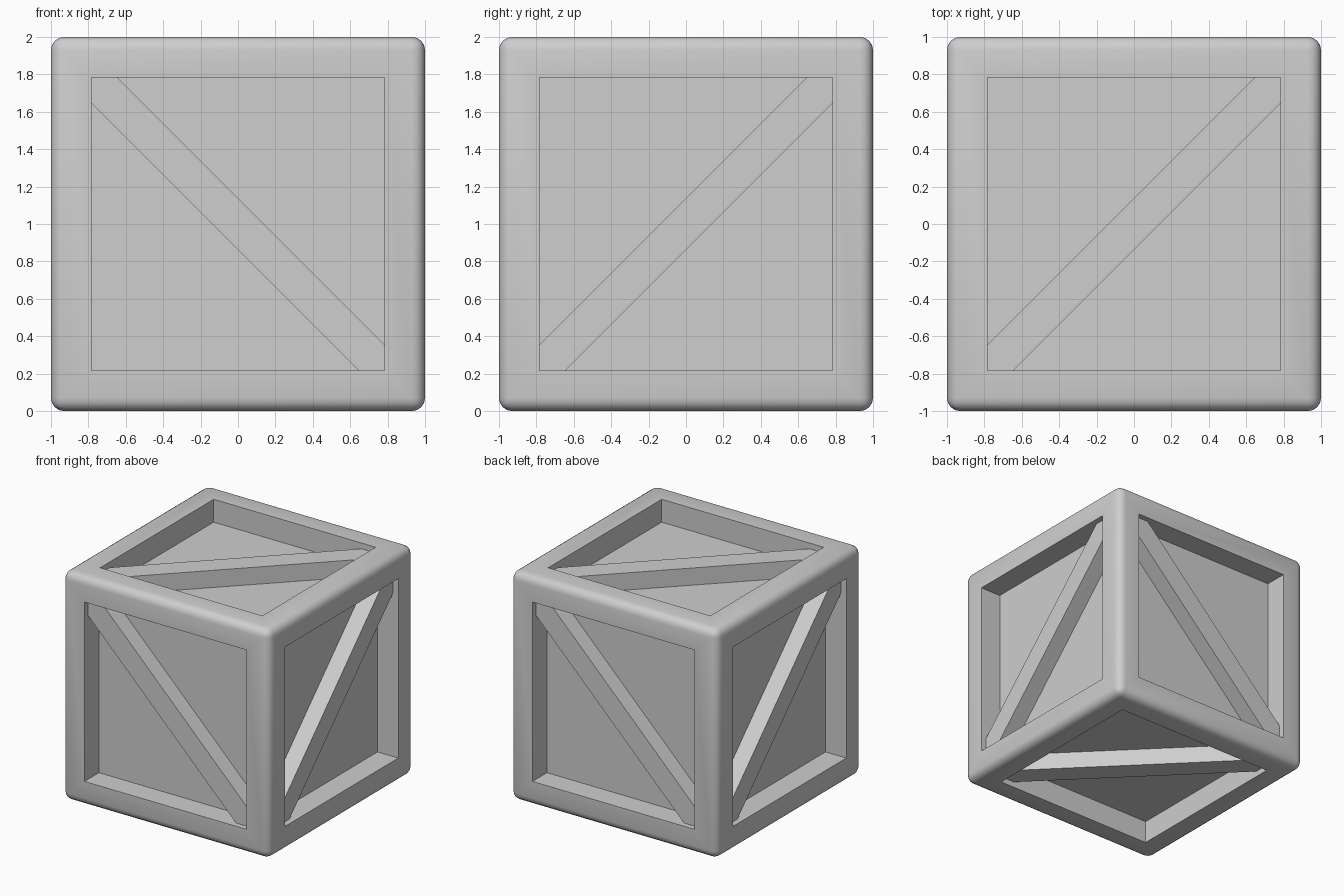
import bpy, bmesh
from math import radians
from mathutils import Matrix, Vector

cube = bpy.data.objects.get("Cube")
if cube:
    bpy.data.objects.remove(cube, do_unlink=True)

OPEN = 0.783      # half width of each recess
DEPTH = 0.2       # recess depth
BRACE_TOP = 0.95  # outer face of a brace, from the crate centre
BRACE_CUT = 0.137 # brace half width measured along the frame
GREY = (0.62, 0.62, 0.62, 1)

grey = bpy.data.materials.new("plain_grey")
grey.use_nodes = True
grey.diffuse_color = GREY
grey.node_tree.nodes["Principled BSDF"].inputs["Base Color"].default_value = GREY


def add_object(name, bm):
    mesh = bpy.data.meshes.new(name)
    bm.to_mesh(mesh)
    bm.free()
    mesh.materials.append(grey)
    obj = bpy.data.objects.new(name, mesh)
    bpy.context.collection.objects.link(obj)
    return obj


# Crate frame: recess all six sides, then round the outer edges
bm = bmesh.new()
bmesh.ops.create_cube(bm, size=2)
outer_edges = list(bm.edges)
panels = list(bm.faces)
bmesh.ops.inset_individual(bm, faces=panels, thickness=1 - OPEN, use_even_offset=True)
pushed = bmesh.ops.extrude_discrete_faces(bm, faces=panels)["faces"]
for face in pushed:
    bmesh.ops.translate(bm, verts=face.verts, vec=-DEPTH * face.normal)
bmesh.ops.bevel(bm, geom=outer_edges, offset=0.07, segments=4,
                profile=0.5, affect='EDGES')
bmesh.ops.recalc_face_normals(bm, faces=bm.faces)
frame = add_object("crate_frame", bm)
frame.location.z = 1
bpy.ops.object.select_all(action='DESELECT')
frame.select_set(True)
bpy.context.view_layer.objects.active = frame
bpy.ops.object.shade_smooth_by_angle(angle=radians(30))


# Diagonal brace, trimmed to fit the corners of a recess
def add_brace(name, turn):
    a, b = OPEN, OPEN - BRACE_CUT
    outline = [(-a, -a), (-b, -a), (a, b), (a, a), (b, a), (-a, -b)]
    bm = bmesh.new()
    bm.faces.new([bm.verts.new(turn @ Vector((x, y, BRACE_TOP))) for x, y in outline])
    bm.normal_update()
    obj = add_object(name, bm)
    obj.location.z = 1
    solid = obj.modifiers.new("thickness", 'SOLIDIFY')
    solid.thickness = BRACE_TOP - (1 - DEPTH)
    solid.offset = -1


def rot(degrees, axis):
    return Matrix.Rotation(radians(degrees), 3, axis)


add_brace("top_brace", Matrix.Identity(3))
add_brace("bottom_brace", rot(180, 'X'))
# Sides follow a turn about z, with the diagonal mirrored on front and back
for i, side in enumerate(("front", "left", "back", "right")):
    flip = rot(90 if i % 2 == 0 else 0, 'Z')
    add_brace(side + "_brace", rot(90 * i, 'Z') @ rot(90, 'X') @ flip)
